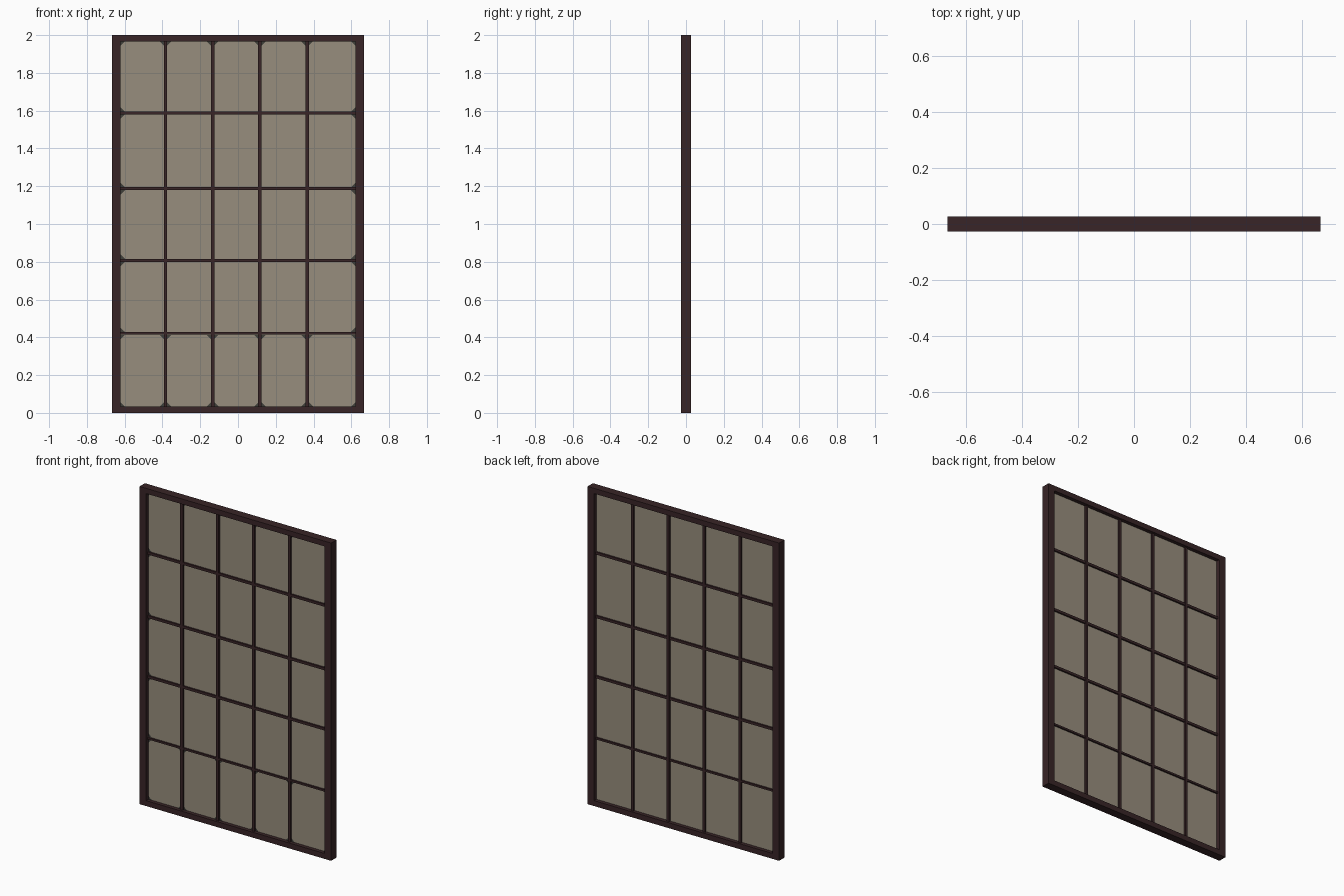
import bpy, bmesh

if "Cube" in bpy.data.objects:
    bpy.data.objects.remove(bpy.data.objects["Cube"])


def material(name, rgb):
    m = bpy.data.materials.new(name)
    m.diffuse_color = (*rgb, 1)
    m.use_nodes = True
    m.node_tree.nodes["Principled BSDF"].inputs["Base Color"].default_value = m.diffuse_color
    return m


WOOD = material("dark brown wood", (0.040, 0.018, 0.020))
PAPER = material("beige paper", (0.31, 0.27, 0.205))
STAIN = material("dark grey stain", (0.05, 0.05, 0.042))


def box(name, x0, x1, y0, y1, z0, z1, mat):
    bm = bmesh.new()
    bmesh.ops.create_cube(bm, size=1)
    for v in bm.verts:
        v.co.x = x1 if v.co.x > 0 else x0
        v.co.y = y1 if v.co.y > 0 else y0
        v.co.z = z1 if v.co.z > 0 else z0
    return finish(name, bm, mat)


def finish(name, bm, mat):
    me = bpy.data.meshes.new(name)
    bm.to_mesh(me)
    bm.free()
    me.materials.append(mat)
    ob = bpy.data.objects.new(name, me)
    bpy.context.collection.objects.link(ob)
    return ob


W, H, D = 0.667, 2.0, 0.0265      # outer half width, height, half depth
IX, Z0, Z1 = 0.621, 0.034, 1.967  # inner opening
XS = [-0.384, -0.134, 0.116, 0.366]
ZS = [0.421, 0.808, 1.187, 1.587]
BAR, BD, PD = 0.009, 0.014, 0.003

# outer frame
box("left_stile", -W, -IX, -D, D, 0, H, WOOD)
box("right_stile", IX, W, -D, D, 0, H, WOOD)
box("top_rail", -IX, IX, -D, D, Z1, H, WOOD)
box("bottom_rail", -IX, IX, -D, D, 0, Z0, WOOD)

# paper sheet
box("paper_sheet", -IX, IX, -PD, PD, Z0, Z1, PAPER)

# lattice bars
for i, x in enumerate(XS):
    box(f"vertical_bar_{i}", x - BAR, x + BAR, -BD, BD, Z0, Z1, WOOD)
for i, z in enumerate(ZS):
    h = 0.006 if i == 0 else 0.008
    box(f"horizontal_bar_{i}", -IX, IX, -BD + 0.001, BD - 0.001, z - h, z + h, WOOD)

# small dark stains in the outer pane corners of the front paper
bm = bmesh.new()
xe, ze = [-IX] + XS + [IX], [Z0] + ZS + [Z1]
S, y = 0.022, -PD - 0.0008
for i in range(5):
    for j in range(5):
        a = xe[i] + (BAR if i else 0)
        b = xe[i + 1] - (BAR if i < 4 else 0)
        c = ze[j] + (0.008 if j else 0)
        d = ze[j + 1] - (0.008 if j < 4 else 0)
        for x, sx, ex in ((a, 1, i == 0), (b, -1, i == 4)):
            for z, sz, ez in ((c, 1, j == 0), (d, -1, j in (0, 4))):
                if ex or ez:
                    pts = [(x, z), (x + sx * S, z), (x, z + sz * S)]
                    if sx * sz < 0:
                        pts.reverse()
                    bm.faces.new([bm.verts.new((px, y, pz)) for px, pz in pts])
finish("corner_stains", bm, STAIN)
